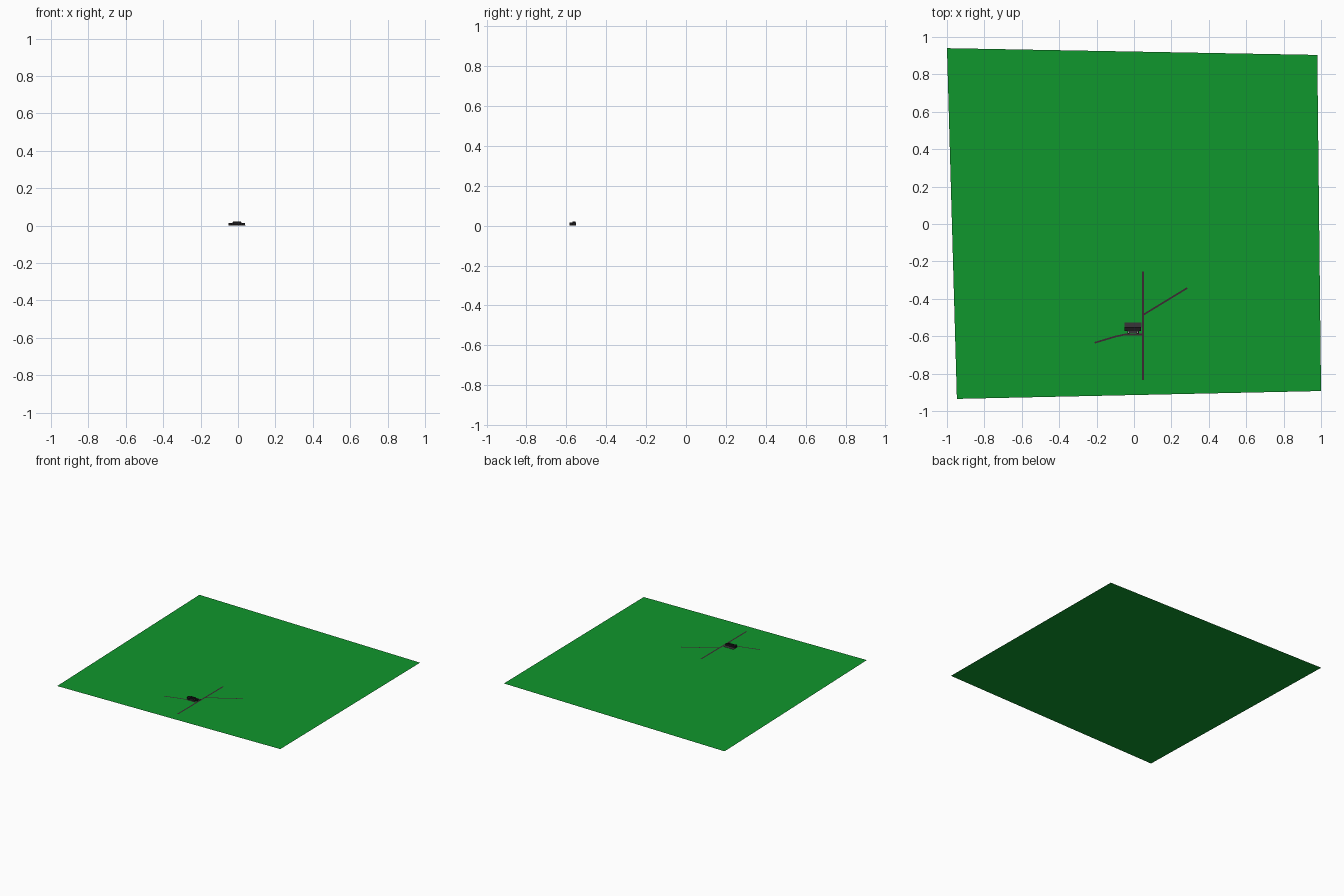
import bpy
from mathutils import Vector

if "Cube" in bpy.data.objects:
    bpy.data.objects.remove(bpy.data.objects["Cube"])


def material(name, rgb):
    m = bpy.data.materials.new(name)
    m.diffuse_color = (*rgb, 1)
    m.use_nodes = True
    m.node_tree.nodes["Principled BSDF"].inputs["Base Color"].default_value = m.diffuse_color
    return m


grass = material("grass green", (0.005, 0.31, 0.026))
asphalt = material("road dark purple grey", (0.045, 0.022, 0.032))
paving = material("paving dark grey", (0.04, 0.035, 0.04))
dark = material("building black", (0.012, 0.01, 0.012))
light = material("trim light grey", (0.3, 0.3, 0.3))


def mesh(name, verts, faces, mat):
    me = bpy.data.meshes.new(name)
    me.from_pydata(verts, [], faces)
    me.materials.append(mat)
    ob = bpy.data.objects.new(name, me)
    bpy.context.collection.objects.link(ob)
    return ob


def box(name, x0, x1, y0, y1, z0, z1, mat):
    v = [(x, y, z) for z in (z0, z1) for x, y in ((x0, y0), (x1, y0), (x1, y1), (x0, y1))]
    f = [(3, 2, 1, 0), (4, 5, 6, 7)] + [(i, (i + 1) % 4, (i + 1) % 4 + 4, i + 4) for i in range(4)]
    return mesh(name, v, f, mat)


def road(name, points, width, z):
    # flat strip following a path
    pts = [Vector(p) for p in points]
    verts = []
    for i, p in enumerate(pts):
        d = (pts[min(i + 1, len(pts) - 1)] - pts[max(i - 1, 0)]).normalized()
        n = Vector((-d.y, d.x)) * width / 2
        verts += [(*(p - n), z), (*(p + n), z)]
    faces = [(2 * i, 2 * i + 2, 2 * i + 3, 2 * i + 1) for i in range(len(pts) - 1)]
    return mesh(name, verts, faces, asphalt)


# Ground: one slightly irregular flat field
mesh("ground", [(-0.947, -0.935, 0), (1, -0.893, 0), (0.98, 0.904, 0), (-1, 0.94, 0)],
     [(0, 1, 2, 3)], grass)

# Roads
road("main_road", [(0.047, -0.833), (0.047, -0.255)], 0.011, 0.002)
road("diagonal_road", [(0.047, -0.487), (0.285, -0.342)], 0.009, 0.0018)
road("west_road", [(-0.21, -0.635), (-0.10, -0.602), (-0.05, -0.591), (0.047, -0.591)], 0.009, 0.0016)

# Parking area behind the building
box("parking_lot", -0.05, 0.04, -0.553, -0.527, 0.0005, 0.0022, paving)

# Building: long main block, two front wings, raised centre roof
box("main_block", -0.05, 0.037, -0.571, -0.552, 0.001, 0.015, dark)
for side, x in (("left", -0.036), ("right", 0.014)):
    box(side + "_wing", x, x + 0.013, -0.585, -0.570, 0.001, 0.015, dark)
    box(side + "_wing_trim", x + 0.003, x + 0.008, -0.582, -0.574, 0.015, 0.0155, light)
box("front_terrace", -0.023, 0.014, -0.582, -0.571, 0.001, 0.007, paving)
box("raised_roof", -0.028, 0.016, -0.568, -0.555, 0.015, 0.021, dark)
